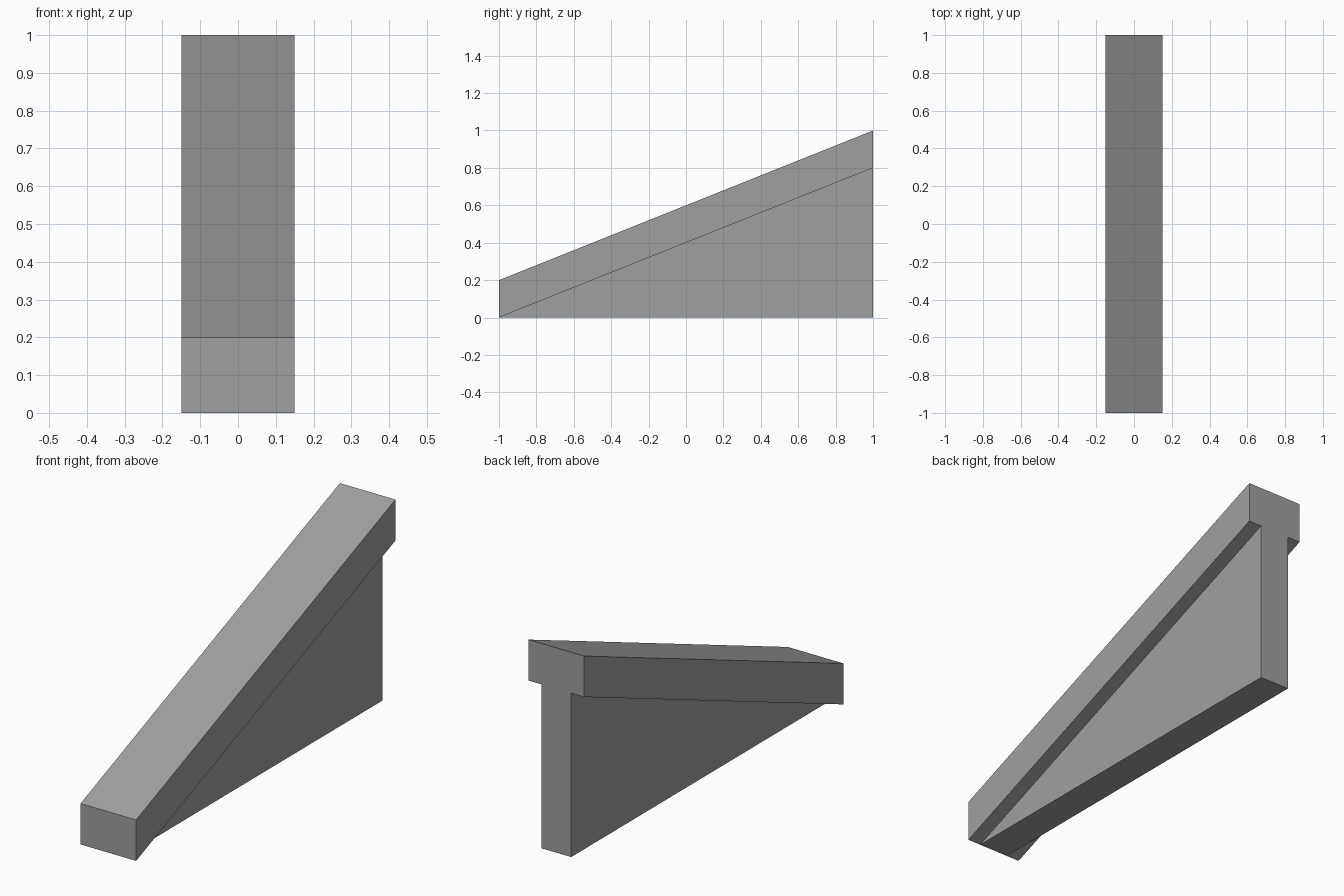
import bpy
import bmesh

cube = bpy.data.objects.get("Cube")
if cube:
    bpy.data.objects.remove(cube, do_unlink=True)

grey = bpy.data.materials.new("plain grey")
grey.use_nodes = True
colour = (0.35, 0.35, 0.35, 1)
grey.diffuse_color = colour
grey.node_tree.nodes["Principled BSDF"].inputs["Base Color"].default_value = colour

RAIL, WEB = 0.15, 0.08      # half widths
THICK, RISE = 0.2, 0.8      # rail depth and climb from front to back

# T-shaped section: half profile as (x, height above the rail underside),
# where None marks the web foot, which stays on the ground
half = [(RAIL, THICK), (RAIL, 0), (WEB, 0), (WEB, None)]
section = half + [(-x, h) for x, h in reversed(half)]

bm = bmesh.new()


def ring(y, base):
    return [bm.verts.new((x, y, 0 if h is None else base + h)) for x, h in section]


# Loft from the low front end, where the web tapers to nothing, to the back
front, back = ring(-1, 0), ring(1, RISE)
bm.faces.new(back)
bm.faces.new([v for v, (x, h) in zip(front, section) if h is not None])
for i in range(len(section)):
    j = (i + 1) % len(section)
    bm.faces.new((front[i], front[j], back[j], back[i]))
bmesh.ops.remove_doubles(bm, verts=bm.verts, dist=0.0001)
bmesh.ops.recalc_face_normals(bm, faces=bm.faces)

mesh = bpy.data.meshes.new("sloped_bracket")
bm.to_mesh(mesh)
bm.free()
mesh.materials.append(grey)
bpy.context.collection.objects.link(bpy.data.objects.new("sloped_bracket", mesh))
